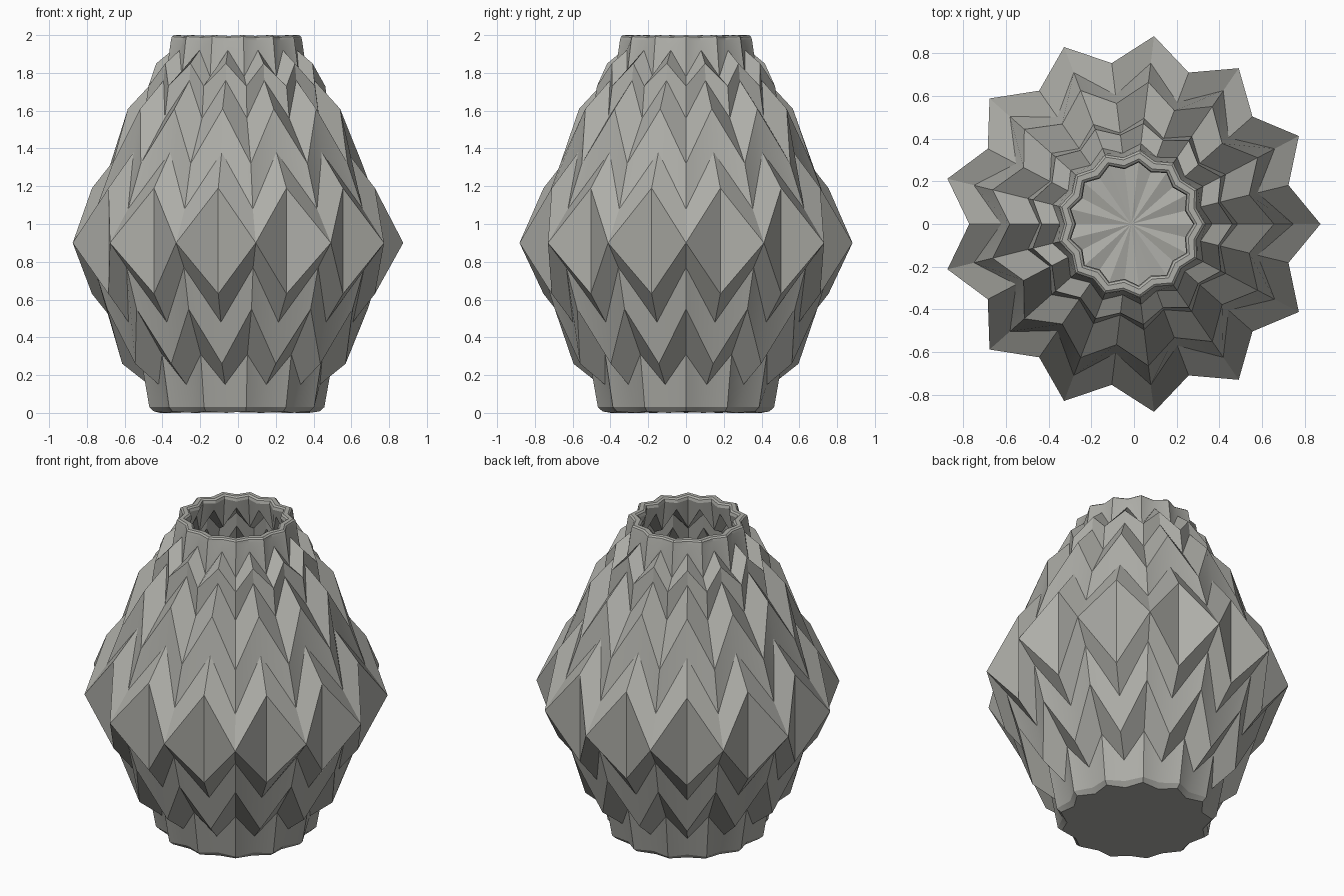
import bpy, bmesh, math

cube = bpy.data.objects.get("Cube")
if cube:
    bpy.data.objects.remove(cube, do_unlink=True)

FOLDS = 13
AXIS_X = -0.013   # an odd fold count puts the axis slightly off the box centre
WALL = 0.055

# Each ring: (ridge radius, ridge z, valley radius, valley z), bottom to top
base = [
    (0.445, 0.008, 0.40, 0.0),
    (0.47, 0.03, 0.425, 0.03),
]
pleats = [
    (0.52, 0.31, 0.46, 0.15),
    (0.70, 0.55, 0.60, 0.26),
    (0.77, 0.77, 0.64, 0.48),
    (0.888, 0.90, 0.76, 0.63),
    (0.888, 0.90, 0.76, 1.19),
    (0.76, 1.08, 0.61, 1.38),
    (0.67, 1.32, 0.57, 1.61),
    (0.50, 1.56, 0.43, 1.76),
    (0.475, 1.73, 0.42, 1.85),
    (0.38, 1.78, 0.335, 1.92),
]
rim = [
    (0.352, 1.975, 0.318, 1.97),
    (0.347, 1.992, 0.313, 1.988),
    (0.335, 2.0, 0.303, 1.996),
    (0.308, 2.0, 0.276, 1.996),
    (0.296, 1.992, 0.264, 1.988),
    (0.291, 1.975, 0.259, 1.97),
]
# Inner wall follows the outer folds, down to a pleated floor
inner = [(a - WALL, az, b - WALL, bz) for a, az, b, bz in reversed(pleats)]
floor = [(0.41, 0.075, 0.365, 0.05)]
rings = base + pleats + rim + inner + floor


def ring_verts(bm, ring):
    """One zigzag loop alternating ridge and valley points."""
    a, az, b, bz = ring
    verts = []
    for i in range(2 * FOLDS):
        t = math.pi * i / FOLDS
        r, z = (b, bz) if i % 2 else (a, az)
        verts.append(bm.verts.new((AXIS_X + r * math.cos(t), r * math.sin(t), z)))
    return verts


def fan(bm, loop, z):
    """Close a loop with triangles meeting on the axis."""
    centre = bm.verts.new((AXIS_X, 0, z))
    for i, v in enumerate(loop):
        bm.faces.new((centre, v, loop[(i + 1) % len(loop)]))


bm = bmesh.new()
loops = [ring_verts(bm, r) for r in rings]
for low, high in zip(loops, loops[1:]):
    for i in range(len(low)):
        j = (i + 1) % len(low)
        bm.faces.new((low[i], low[j], high[j], high[i]))
fan(bm, loops[0], 0.004)
fan(bm, loops[-1], 0.062)

# The widest ridge points are shared by two rings
bmesh.ops.remove_doubles(bm, verts=bm.verts[:], dist=0.0005)
bmesh.ops.recalc_face_normals(bm, faces=bm.faces[:])

mesh = bpy.data.meshes.new("folded_vase")
bm.to_mesh(mesh)
bm.free()
vase = bpy.data.objects.new("folded_vase", mesh)
bpy.context.collection.objects.link(vase)

# Warm grey ceramic
colour = (0.42, 0.42, 0.39, 1.0)
mat = bpy.data.materials.new("warm_grey_ceramic")
mat.use_nodes = True
mat.diffuse_color = colour
mat.node_tree.nodes["Principled BSDF"].inputs["Base Color"].default_value = colour
mesh.materials.append(mat)

# Soften the rim and shallow facets only
bpy.ops.object.select_all(action="DESELECT")
vase.select_set(True)
bpy.context.view_layer.objects.active = vase
bpy.ops.object.shade_smooth_by_angle(angle=math.radians(24))
